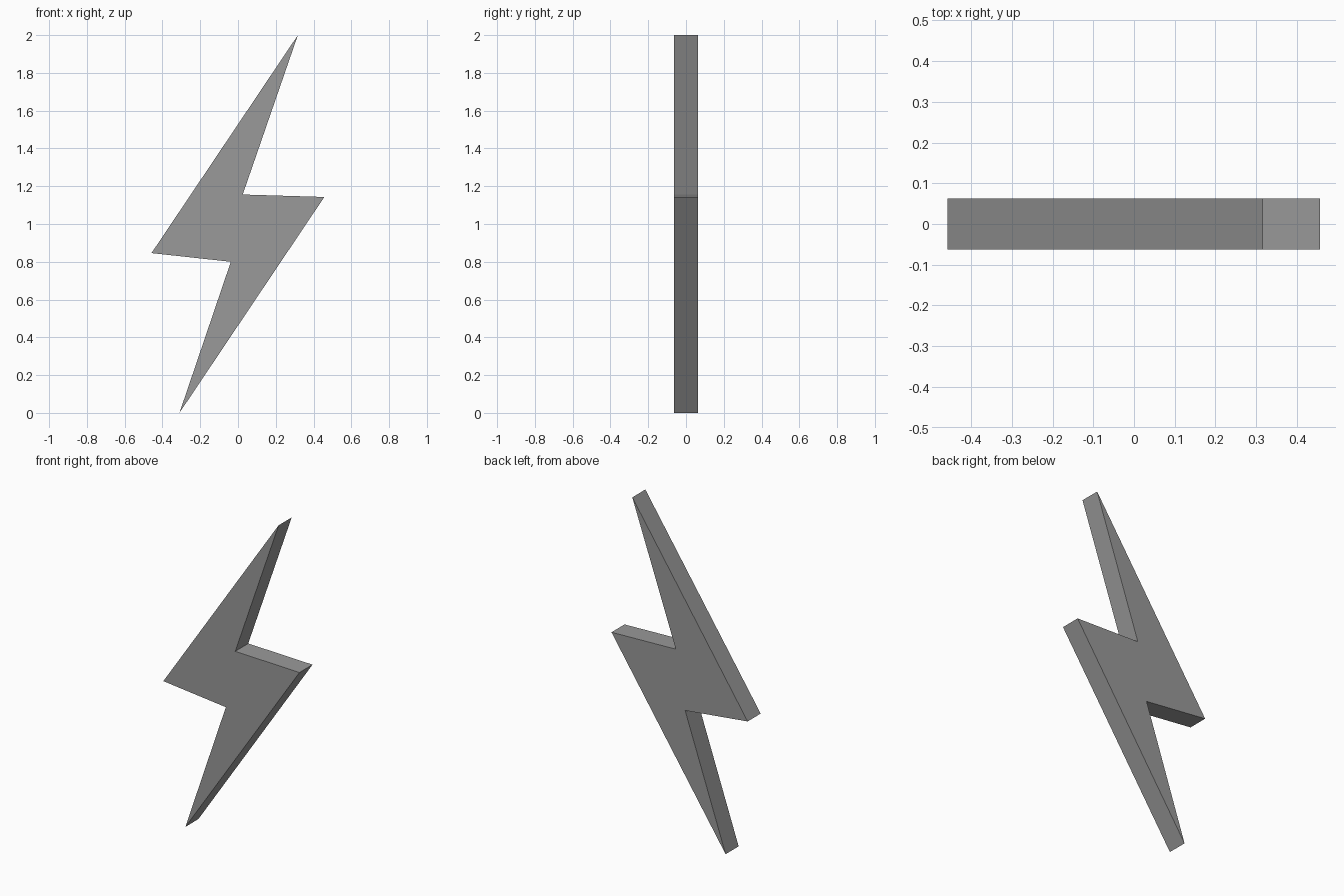
import bpy
import bmesh
from mathutils import Vector

cube = bpy.data.objects.get("Cube")
if cube:
    bpy.data.objects.remove(cube, do_unlink=True)

# Single plain grey material
grey = bpy.data.materials.new("mid_grey")
grey.use_nodes = True
colour = (0.32, 0.32, 0.32, 1.0)
grey.diffuse_color = colour
grey.node_tree.nodes["Principled BSDF"].inputs["Base Color"].default_value = colour

# Zigzag outline in the XZ plane, counter-clockwise from the front
THICKNESS = 0.125
outline = [
    (-0.31, 0.0), (0.457, 1.143), (0.025, 1.156),
    (0.317, 2.0), (-0.458, 0.846), (-0.038, 0.80),
]

# Fill the front face and extrude it backwards
bm = bmesh.new()
front = bm.faces.new([bm.verts.new((x, -THICKNESS / 2, z)) for x, z in outline])
back = bmesh.ops.extrude_face_region(bm, geom=[front], use_keep_orig=True)
back_verts = [g for g in back["geom"] if isinstance(g, bmesh.types.BMVert)]
bmesh.ops.translate(bm, verts=back_verts, vec=Vector((0, THICKNESS, 0)))
bmesh.ops.recalc_face_normals(bm, faces=bm.faces)

mesh = bpy.data.meshes.new("lightning_bolt")
bm.to_mesh(mesh)
bm.free()
mesh.materials.append(grey)
bolt = bpy.data.objects.new("lightning_bolt", mesh)
bpy.context.collection.objects.link(bolt)
